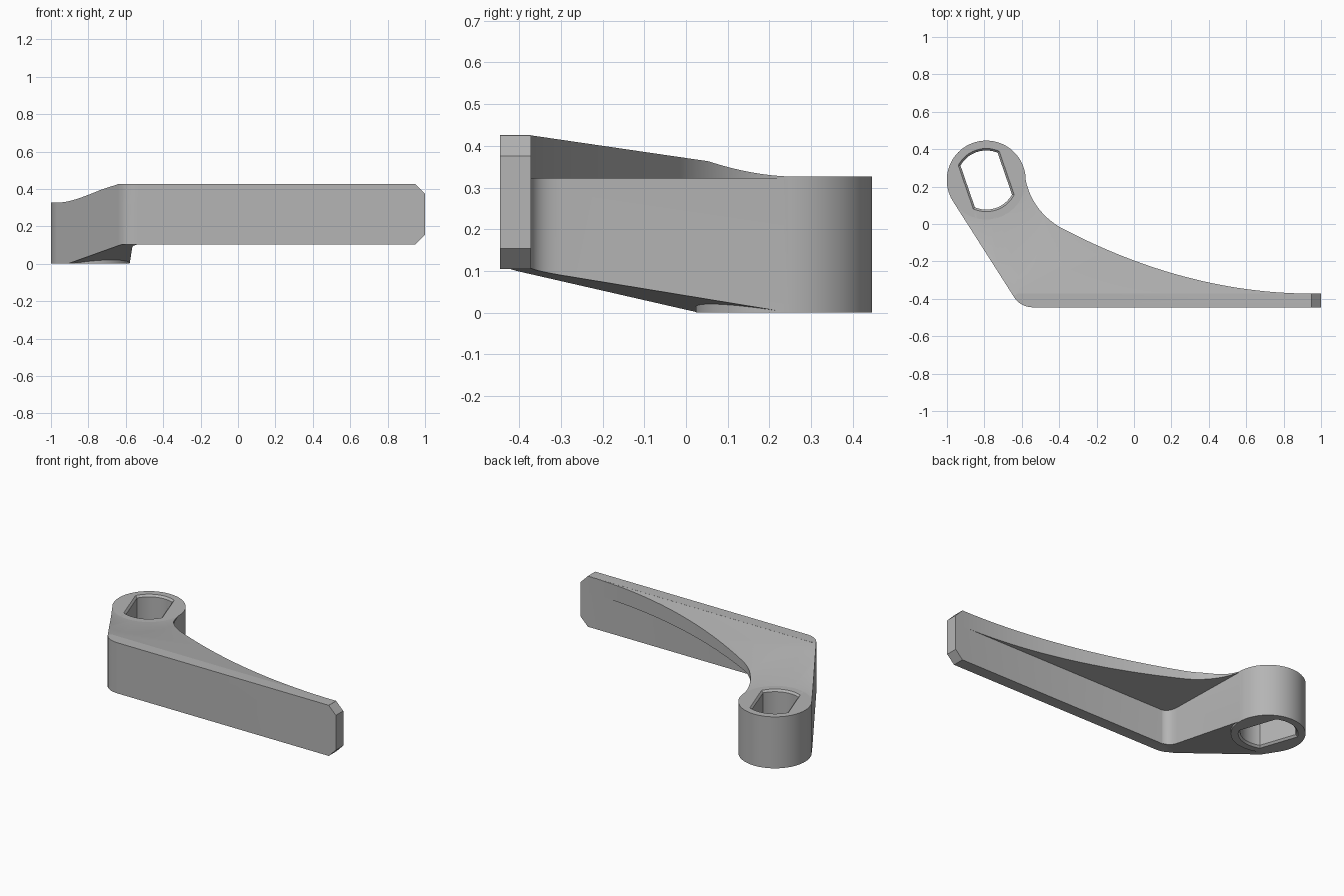
import bpy, bmesh, math
from mathutils import Vector

cube = bpy.data.objects.get("Cube")
if cube:
    bpy.data.objects.remove(cube, do_unlink=True)

grey = bpy.data.materials.new("plain grey")
grey.use_nodes = True
grey.diffuse_color = (0.46, 0.46, 0.46, 1)
grey.node_tree.nodes["Principled BSDF"].inputs["Base Color"].default_value = grey.diffuse_color

PIVOT = Vector((-0.79, 0.235))
RADIUS = 0.211
ALONG = Vector((-0.55, 0.835)).normalized()   # direction from blade to boss


def finish(bm, name):
    bmesh.ops.recalc_face_normals(bm, faces=bm.faces)
    mesh = bpy.data.meshes.new(name)
    bm.to_mesh(mesh)
    bm.free()
    mesh.materials.append(grey)
    ob = bpy.data.objects.new(name, mesh)
    bpy.context.collection.objects.link(ob)
    return ob


def loft(name, rings, cuts=()):
    """Join (outline, height) rings into a solid and trim it by planes."""
    bm = bmesh.new()
    loops = [[bm.verts.new((p[0], p[1], z)) for p in pts] for pts, z in rings]
    n = len(loops[0])
    for low, high in zip(loops, loops[1:]):
        for i in range(n):
            j = (i + 1) % n
            bm.faces.new((low[i], low[j], high[j], high[i]))
    bm.faces.new(loops[0][::-1])
    bm.faces.new(loops[-1])
    for point, normal in cuts:
        geom = bm.verts[:] + bm.edges[:] + bm.faces[:]
        bmesh.ops.bisect_plane(bm, geom=geom, plane_co=point, plane_no=normal, clear_outer=True)
        bmesh.ops.holes_fill(bm, edges=[e for e in bm.edges if e.is_boundary])
    return finish(bm, name)


def circle(r, n=96):
    return [PIVOT + Vector((math.cos(a), math.sin(a))) * r
            for a in (2 * math.pi * i / n for i in range(n))]


def curve(a, b, c, n=12):
    a, b, c = Vector(a), Vector(b), Vector(c)
    return [a * (1 - t) ** 2 + b * 2 * t * (1 - t) + c * t * t
            for t in (i / n for i in range(n + 1))]


def slot(grow):
    """Round hole with two parallel flats."""
    r, w = 0.158 + grow, 0.105 + grow
    flat = math.acos(w / r)
    side = math.radians(19)
    pts = []
    for k in (0, 1):
        for i in range(25):
            a = side + k * math.pi + flat + (math.pi - 2 * flat) * i / 24
            pts.append(PIVOT + Vector((math.cos(a), math.sin(a))) * r)
    return pts


def combine(target, tool, operation):
    mod = target.modifiers.new("join", 'BOOLEAN')
    mod.operation, mod.solver, mod.object = operation, 'EXACT', tool
    bpy.ops.object.select_all(action='DESELECT')
    bpy.context.view_layer.objects.active = target
    target.select_set(True)
    bpy.ops.object.modifier_apply(modifier=mod.name)
    bpy.data.objects.remove(tool, do_unlink=True)


# Shared outline pieces
left_tangent = PIVOT + Vector((-0.845, -0.535)) * RADIUS
corner = curve((-0.645, -0.385), (-0.61, -0.446), (-0.53, -0.446))
sweep = [(x, -0.372 + 0.196 * (0.95 - x) ** 2) for x in (0.95 - 1.35 * i / 40 for i in range(41))]
neck = curve(sweep[-1], (-0.545, 0.075), (-0.579, 0.235))

# Web: upper gusset with a concave edge and sloping top
web_outline = [left_tangent] + corner + [(0.95, -0.446)] + sweep + neck[1:] + [PIVOT]
web = loft("web", [(web_outline, 0.322), (web_outline, 0.4255)], [
    (Vector((0, -0.375, 0.4255)), Vector((0, 0.146, 1))),
    (Vector((-0.65, -0.4, 0.4255)), Vector((ALONG.x * 0.17, ALONG.y * 0.17, 1))),
])
dish = loft("dish", [(circle(RADIUS), 0.327), (circle(RADIUS + 0.8), 0.527)])
combine(web, dish, 'DIFFERENCE')

# Arm: thick stem under the web with a sloping underside
arm_outline = ([left_tangent] + corner + [(-0.5, -0.42)] +
               curve((-0.49, -0.376), (-0.56, -0.376), (-0.565, -0.3)) +
               [(-0.579, 0.235), PIVOT])
arm = loft("arm", [(arm_outline, 0), (arm_outline, 0.3235)], [
    (Vector((-0.65, -0.4, 0.097)), Vector((-ALONG.x * 0.193, -ALONG.y * 0.193, -1))),
])

# Blade: flat grip with a chamfered tip
blade_outline = corner + [(1, -0.446), (1, -0.372), (-0.62, -0.372)]
blade = loft("blade", [(blade_outline, 0.104), (blade_outline, 0.4255)], [
    (Vector((1, 0, 0.375)), Vector((1, 0, 1))),
    (Vector((1, 0, 0.154)), Vector((1, 0, -1))),
])

# Boss: round hub
lever = loft("lever", [(circle(RADIUS), 0), (circle(RADIUS), 0.327)])
for part in (arm, blade, web):
    combine(lever, part, 'UNION')

# Hole through the hub, chamfered at both ends
hole = loft("hole", [(slot(0.02), -0.01), (slot(0), 0.012), (slot(0), 0.315), (slot(0.02), 0.337)])
combine(lever, hole, 'DIFFERENCE')

lever.data.materials.clear()
lever.data.materials.append(grey)
for face in lever.data.polygons:
    face.material_index = 0
bpy.context.view_layer.objects.active = lever
lever.select_set(True)
bpy.ops.object.shade_smooth_by_angle(angle=math.radians(25))
